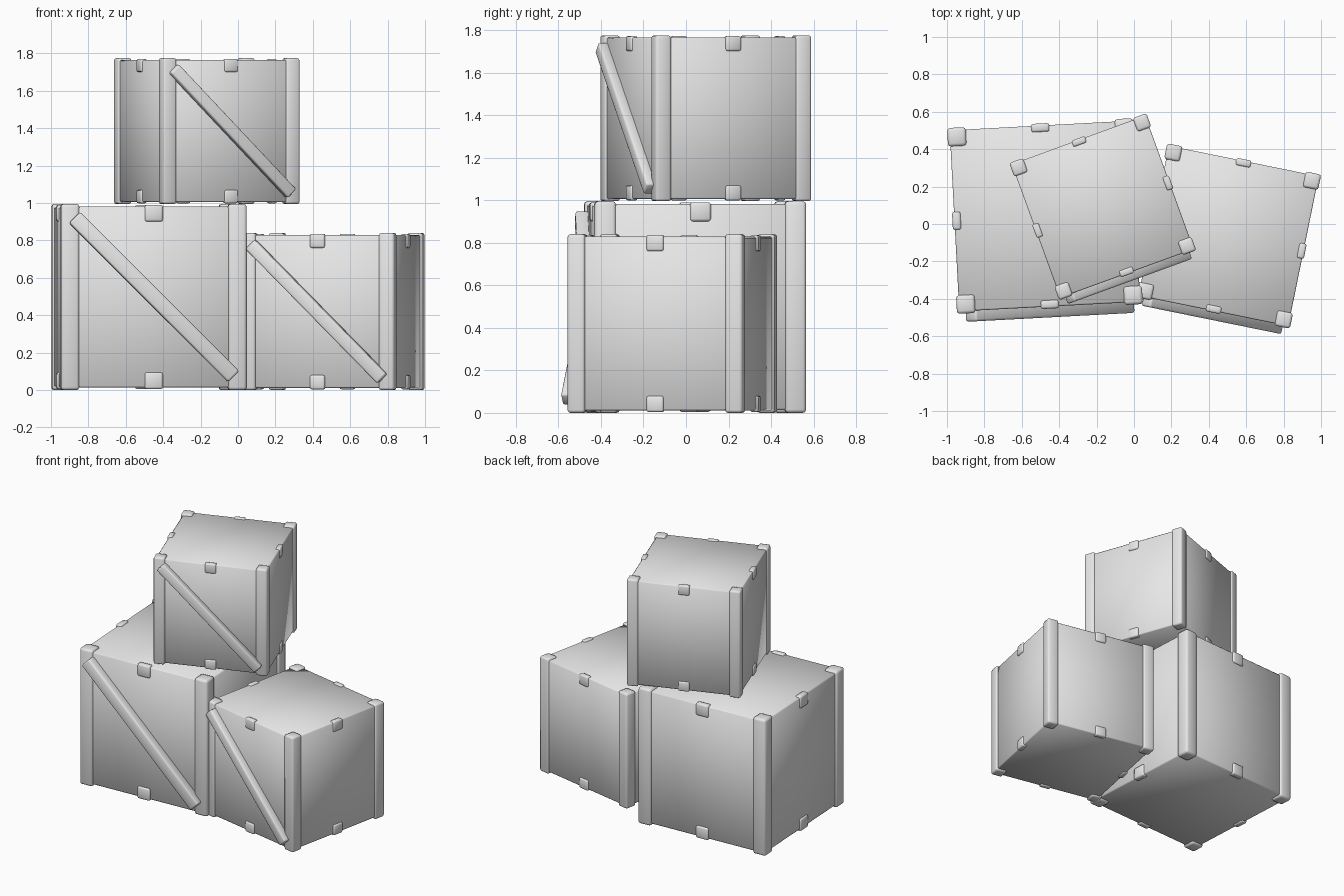
import bpy
import bmesh
import math
from mathutils import Matrix, Vector

if "Cube" in bpy.data.objects:
    bpy.data.objects.remove(bpy.data.objects["Cube"])

grey = bpy.data.materials.new("plain grey")
grey.diffuse_color = (0.8, 0.8, 0.8, 1)
grey.use_nodes = True
grey.node_tree.nodes["Principled BSDF"].inputs["Base Color"].default_value = grey.diffuse_color


def add_boxes(name, boxes, place, bevel, segments):
    """One object from bevelled boxes, each (centre, size, turn about y)."""
    bm = bmesh.new()
    for centre, size, turn in boxes:
        matrix = (Matrix.Translation(centre) @ Matrix.Rotation(turn, 4, 'Y')
                  @ Matrix.Diagonal(Vector(size)).to_4x4())
        bmesh.ops.create_cube(bm, size=1, matrix=matrix)
    bmesh.ops.bevel(bm, geom=bm.edges[:], offset=bevel, segments=segments,
                    profile=0.5, affect='EDGES')
    for face in bm.faces:
        face.smooth = True
    mesh = bpy.data.meshes.new(name)
    bm.to_mesh(mesh)
    bm.free()
    mesh.materials.append(grey)
    obj = bpy.data.objects.new(name, mesh)
    obj.matrix_world = place
    bpy.context.collection.objects.link(obj)
    return obj


def add_crate(label, x, y, z, size, angle):
    place = (Matrix.Translation((x, y, z))
             @ Matrix.Rotation(math.radians(angle), 4, 'Z')
             @ Matrix.Scale(size, 4))

    # Plain box body, slightly inside the posts
    add_boxes(label + "_body", [((0, 0, 0.5), (0.974, 0.974, 0.972), 0)],
              place, 0.008, 1)

    # Rounded corner posts
    posts = [((sx * 0.45, sy * 0.45, 0.5), (0.1, 0.1, 1), 0)
             for sx in (-1, 1) for sy in (-1, 1)]
    add_boxes(label + "_corner_posts", posts, place, 0.016, 2)

    # Clips at the middle of every top and bottom edge
    clips = []
    for zc in (0.05, 0.95):
        for s in (-1, 1):
            clips.append(((0, s * 0.475, zc), (0.098, 0.046, 0.09), 0))
            clips.append(((s * 0.475, 0, zc), (0.046, 0.098, 0.09), 0))
    add_boxes(label + "_edge_clips", clips, place, 0.012, 2)

    # Diagonal brace across the front
    add_boxes(label + "_diagonal_brace",
              [((0, -0.51, 0.5), (1.21, 0.07, 0.084), math.radians(45))],
              place, 0.012, 2)


add_crate("large_crate", -0.476, 0.0425, 0.0, 0.995, 3.05)
add_crate("medium_crate", 0.5055, -0.064, 0.0, 0.84, -11.5)
add_crate("top_crate", -0.167, 0.0925, 0.995, 0.78, 20)
